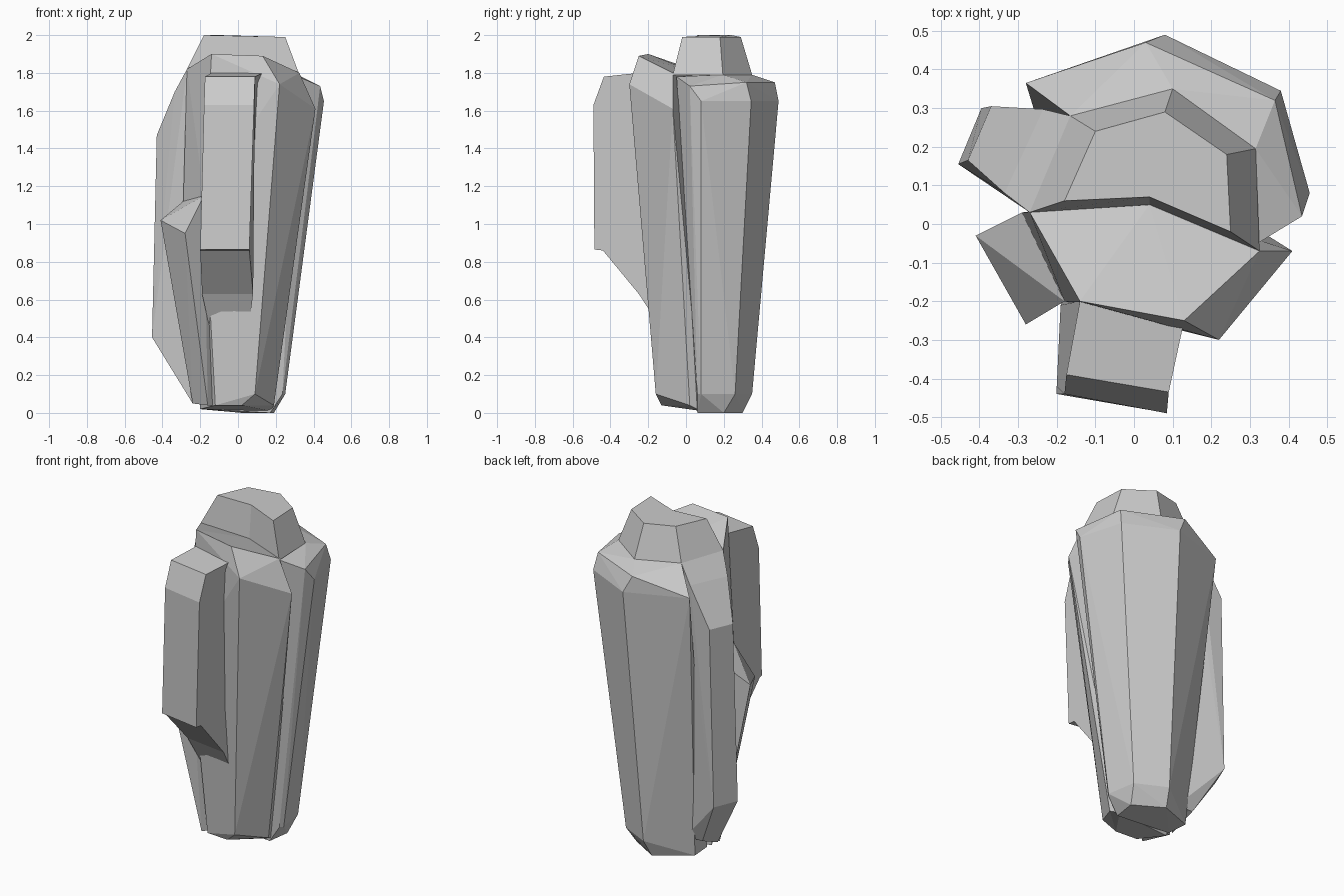
import bpy, bmesh
from math import radians


def finish(name, bm):
    bmesh.ops.recalc_face_normals(bm, faces=bm.faces)
    mesh = bpy.data.meshes.new(name)
    bm.to_mesh(mesh)
    bm.free()
    obj = bpy.data.objects.new(name, mesh)
    bpy.context.collection.objects.link(obj)
    return obj


def chunk(name, corners):
    """Convex faceted stone through a few corner points."""
    bm = bmesh.new()
    for c in corners:
        bm.verts.new(c)
    bmesh.ops.convex_hull(bm, input=bm.verts)
    bmesh.ops.delete(bm, geom=[v for v in bm.verts if not v.link_faces], context='VERTS')
    bmesh.ops.dissolve_limit(bm, angle_limit=radians(2), verts=bm.verts, edges=bm.edges)
    return finish(name, bm)


def loft(name, lower, upper):
    """Closed solid between two matching outlines."""
    bm = bmesh.new()
    a = [bm.verts.new(p) for p in lower]
    b = [bm.verts.new(p) for p in upper]
    n = len(a)
    for i in range(n):
        j = (i + 1) % n
        bm.faces.new((a[i], a[j], b[j], b[i]))
    bm.faces.new(a[::-1])
    bm.faces.new(b)
    return finish(name, bm)


# Large tapered rear block, bevelled at top and bottom
chunk("rear_block", [
    (-0.20, 0.20, 0.02), (0.02, 0.30, 0), (0.19, 0.20, 0), (0.17, 0.06, 0), (-0.19, 0.07, 0.02),
    (0.04, 0.35, 0.10), (0.22, 0.26, 0.10), (0.25, 0.08, 0.10), (0.235, 0.06, 0.10),
    (-0.28, 0.365, 1.66), (0.08, 0.49, 1.65), (0.38, 0.345, 1.65), (0.455, 0.08, 1.65),
    (0.03, 0.47, 1.75), (0.365, 0.32, 1.75), (0.435, 0.02, 1.73),
    (-0.165, 0.28, 1.81), (0.10, 0.35, 1.79), (0.315, 0.195, 1.79), (0.32, -0.05, 1.78)])

# Front block with a top that slopes down to the back
chunk("front_block", [
    (-0.12, -0.12, 0.04), (0.02, -0.13, 0.04), (0.09, -0.16, 0.10), (0.19, 0.02, 0.04),
    (0.17, 0.08, 0.01), (-0.20, 0.04, 0.02),
    (-0.18, -0.20, 1.15), (-0.29, 0.03, 1.12), (0.22, -0.30, 1.74), (0.41, -0.07, 1.61),
    (-0.14, -0.20, 1.90), (0.13, -0.25, 1.89), (0.325, -0.07, 1.80),
    (0.04, 0.05, 1.80), (-0.27, 0.03, 1.82)])

# Cap stone on top, notched along its front
loft("cap_stone",
     [(-0.27, 0.03, 1.82), (0.04, 0.05, 1.79), (0.325, -0.07, 1.79),
      (0.315, 0.195, 1.79), (0.10, 0.35, 1.79), (-0.165, 0.28, 1.81)],
     [(-0.18, 0.06, 2.0), (0.04, 0.07, 1.995), (0.25, -0.02, 1.99),
      (0.24, 0.18, 1.99), (0.08, 0.29, 1.99), (-0.10, 0.24, 2.0)])

# Slab standing out of the front: side profile (y, z, left x, right x, right y shift)
profile = [(-0.20, 1.80, -0.14, 0.13, -0.05), (-0.39, 1.78, -0.175, 0.09, -0.045),
           (-0.44, 1.63, -0.18, 0.085, -0.05), (-0.44, 0.865, -0.20, 0.06, -0.045),
           (-0.42, 0.86, -0.20, 0.06, -0.02), (-0.21, 0.63, -0.19, 0.08, -0.04),
           (-0.10, 0.40, -0.14, 0.05, 0.0), (-0.05, 1.70, -0.14, 0.12, 0.0)]
loft("front_slab",
     [(xl, y, z) for y, z, xl, xr, dy in profile],
     [(xr, y + dy, z) for y, z, xl, xr, dy in profile])

# Low shard at the front left
chunk("front_left_shard", [
    (-0.41, -0.03, 1.02), (-0.28, -0.26, 0.95), (-0.18, -0.20, 1.15), (-0.29, 0.03, 1.12),
    (-0.24, 0.02, 0.05), (-0.16, -0.12, 0.04), (-0.10, -0.05, 0.04), (-0.12, 0.05, 0.04)])

# Tall flank stone on the left
chunk("left_flank", [
    (-0.27, 0.03, 1.82), (-0.165, 0.28, 1.81), (-0.335, 0.08, 1.70), (-0.235, 0.297, 1.70),
    (-0.43, 0.165, 1.47), (-0.37, 0.305, 1.47), (-0.455, 0.155, 0.40), (-0.395, 0.30, 0.40),
    (-0.25, 0.05, 0.12), (-0.25, 0.20, 0.12), (-0.24, 0.04, 0.05),
    (-0.14, 0.20, 0.12), (-0.10, 0.20, 1.75)])
